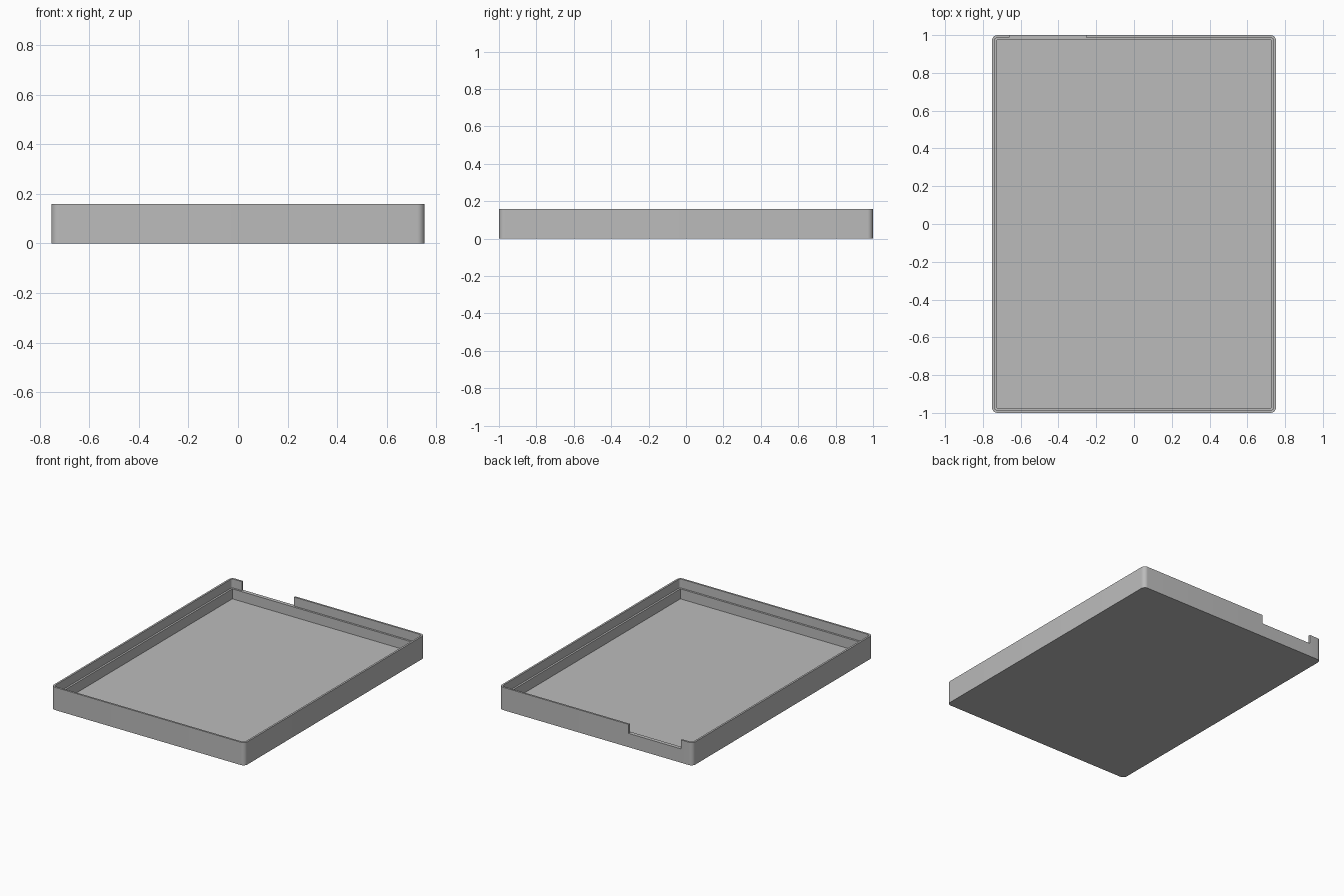
import bpy, bmesh, math

cube = bpy.data.objects.get("Cube")
if cube:
    bpy.data.objects.remove(cube, do_unlink=True)

# Main sizes
HALF_X, HALF_Y, HEIGHT = 0.752, 1.0, 0.16
LIP, WALL = 0.0133, 0.0267
FLOOR_Z, LEDGE_Z = 0.027, 0.097
RADIUS, STEPS = 0.03, 8
NOTCH = (-0.255, -0.66)

grey = bpy.data.materials.new("matte_grey")
grey.use_nodes = True
grey.diffuse_color = (0.5, 0.5, 0.5, 1)
grey.node_tree.nodes["Principled BSDF"].inputs["Base Color"].default_value = (0.5, 0.5, 0.5, 1)

bm = bmesh.new()


def ring(inset, z):
    """Rounded rectangle, with two extra points on the back side for the notch."""
    r = max(RADIUS - inset, 0)
    if inset >= WALL:
        r = 0
    hx, hy = HALF_X - inset, HALF_Y - inset
    points = []
    for i, (sx, sy) in enumerate([(1, -1), (1, 1), (-1, 1), (-1, -1)]):
        if i == 2:
            points += [(x, hy) for x in NOTCH]
        for s in range(STEPS + 1):
            a = math.radians(90) * (i - 1 + s / STEPS)
            points.append((sx * (hx - r) + r * math.cos(a),
                           sy * (hy - r) + r * math.sin(a)))
    return [bm.verts.new((x, y, z)) for x, y in points]


# Cross-section of the tray wall, from the outside bottom over the lip to the floor
base, outer, lip_out, lip_in, ledge_out, ledge_in, floor = rings = [
    ring(0, 0), ring(0, LEDGE_Z), ring(0, HEIGHT), ring(LIP, HEIGHT),
    ring(LIP, LEDGE_Z), ring(WALL, LEDGE_Z), ring(WALL, FLOOR_Z)]
count = len(base)
start = 2 * (STEPS + 1)


def strip(a, b, i):
    j = (i + 1) % count
    bm.faces.new((a[i], a[j], b[j], b[i]))


for i in range(count):
    if i == start:
        # Notch: the lip is missing here, leaving a flat sill
        for a, b in [(base, outer), (outer, ledge_out), (ledge_out, ledge_in), (ledge_in, floor)]:
            strip(a, b, i)
    else:
        for a, b in zip(rings, rings[1:]):
            strip(a, b, i)

# Notch ends
for i in (start, start + 1):
    bm.faces.new([r[i] for r in (outer, lip_out, lip_in, ledge_out)])

# Underside and inner floor
bm.faces.new(base[::-1])
bm.faces.new(floor)
bmesh.ops.remove_doubles(bm, verts=bm.verts[:], dist=0.00001)
bmesh.ops.recalc_face_normals(bm, faces=bm.faces[:])

mesh = bpy.data.meshes.new("tray")
bm.to_mesh(mesh)
bm.free()
mesh.materials.append(grey)
tray = bpy.data.objects.new("tray", mesh)
bpy.context.collection.objects.link(tray)
bpy.ops.object.select_all(action="DESELECT")
tray.select_set(True)
bpy.context.view_layer.objects.active = tray
bpy.ops.object.shade_smooth_by_angle(angle=math.radians(30))
